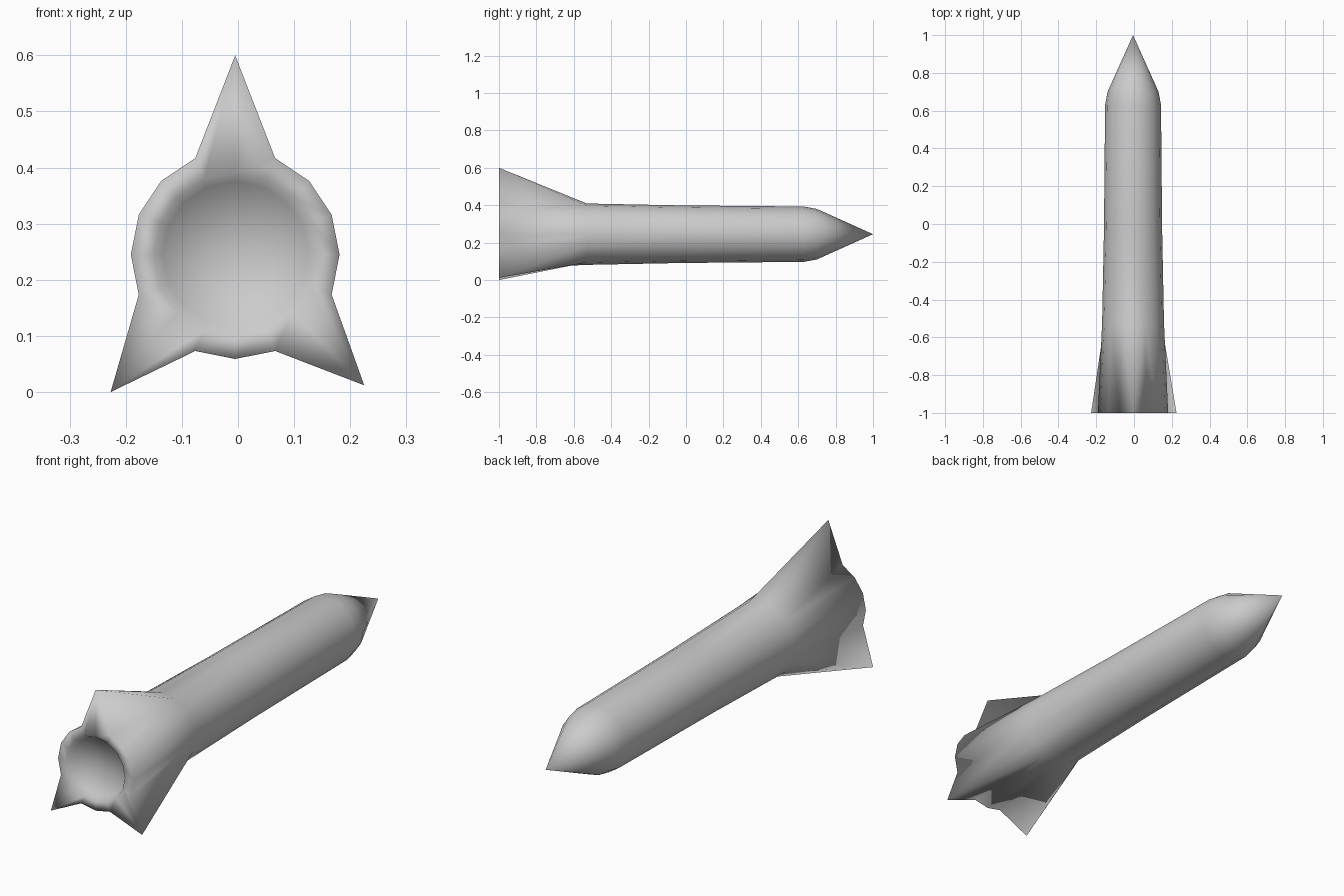
import bpy, bmesh, math

old = bpy.data.objects.get("Cube")
if old:
    bpy.data.objects.remove(old, do_unlink=True)

SIDES = 16
CX, CZ = -0.005, 0.245

# One plain grey paint
grey = bpy.data.materials.new("plain_grey")
grey.use_nodes = True
colour = (0.6, 0.6, 0.6, 1)
grey.diffuse_color = colour
bsdf = grey.node_tree.nodes["Principled BSDF"]
bsdf.inputs["Base Color"].default_value = colour
bsdf.inputs["Roughness"].default_value = 0.7

bm = bmesh.new()


def ring(y, radius):
    verts = []
    for i in range(SIDES):
        a = 2 * math.pi * i / SIDES
        verts.append(bm.verts.new((CX + radius * math.cos(a), y, CZ + radius * math.sin(a))))
    return verts


def bridge(first, second, split=()):
    """Skin two rings; edges leaving a split vertex of the first ring get a diagonal."""
    for i in range(SIDES):
        j = (i + 1) % SIDES
        a, b, c, d = first[i], first[j], second[j], second[i]
        if i in split:
            bm.faces.new((a, b, c))
            bm.faces.new((a, c, d))
        elif j in split:
            bm.faces.new((a, b, d))
            bm.faces.new((b, c, d))
        else:
            bm.faces.new((a, b, c, d))


def fan(verts, y):
    tip = bm.verts.new((CX, y, CZ))
    for i in range(SIDES):
        bm.faces.new((verts[i], verts[(i + 1) % SIDES], tip))


# Tail ring, with three of its points drawn out into fins
fins = {4: (CX, 0.6), 10: (-0.227, 0.0), 14: (0.225, 0.012)}
tail = ring(-1, 0.186)
for index, (x, z) in fins.items():
    tail[index].co.x, tail[index].co.z = x, z

# Body tube and pointed nose
previous, split = tail, fins
for y, radius in [(-0.53, 0.164), (-0.03, 0.154), (0.63, 0.148), (0.7, 0.135)]:
    current = ring(y, radius)
    bridge(previous, current, split)
    previous, split = current, ()
fan(previous, 1)

# Flat tail rim and shallow hollow exhaust
rim = ring(-1, 0.145)
bridge(tail, rim)
hollow = ring(-0.975, 0.13)
bridge(rim, hollow)
fan(hollow, -0.95)

bmesh.ops.recalc_face_normals(bm, faces=bm.faces)
mesh = bpy.data.meshes.new("rocket_body")
bm.to_mesh(mesh)
bm.free()
mesh.materials.append(grey)
mesh.shade_smooth()
body = bpy.data.objects.new("rocket_body", mesh)
bpy.context.collection.objects.link(body)
